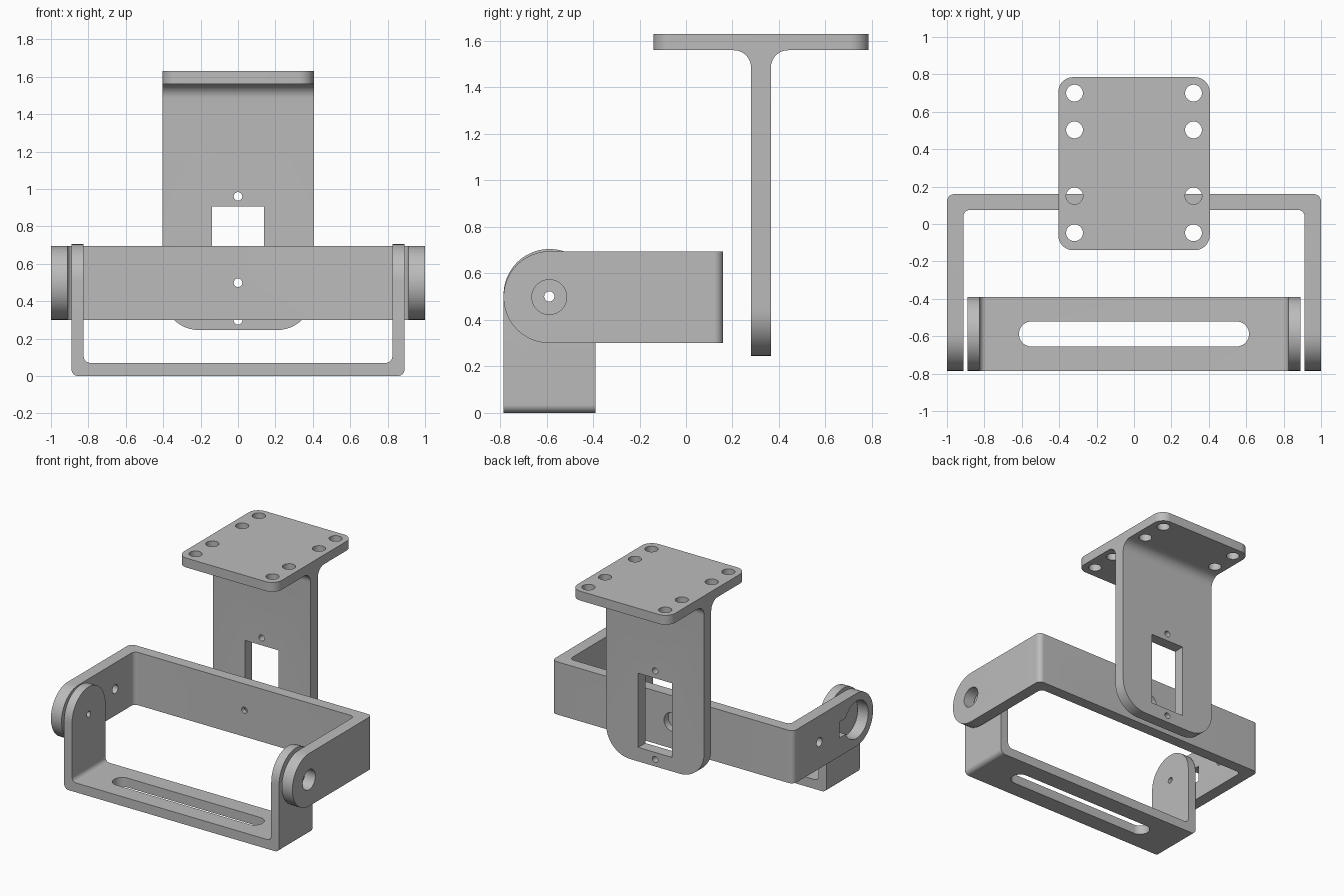
import bpy, bmesh, math
from mathutils import Vector

if "Cube" in bpy.data.objects:
    bpy.data.objects.remove(bpy.data.objects["Cube"])

grey = bpy.data.materials.new("light_grey")
grey.diffuse_color = (0.5, 0.5, 0.5, 1)
grey.use_nodes = True
grey.node_tree.nodes["Principled BSDF"].inputs["Base Color"].default_value = grey.diffuse_color


def rounded(corners, seg=12):
    """Outline from (a, b, radius) corners, each replaced by a tangent arc."""
    out = []
    n = len(corners)
    for i, (a, b, r) in enumerate(corners):
        p = Vector((a, b))
        if r == 0:
            out.append(p)
            continue
        u = (Vector(corners[i - 1][:2]) - p).normalized()
        v = (Vector(corners[(i + 1) % n][:2]) - p).normalized()
        c = p + (u + v) * r          # all corners are right angles
        for k in range(seg + 1):
            t = math.pi / 2 * k / seg
            out.append(c - v * r * math.cos(t) - u * r * math.sin(t))
    return [p for i, p in enumerate(out) if (p - out[i - 1]).length > 1e-5]


def rect(a0, a1, b0, b1, r=0.0, r_top=None):
    t = r if r_top is None else r_top
    return rounded([(a0, b0, r), (a1, b0, r), (a1, b1, t), (a0, b1, t)])


def circle(a, b, r, n=32):
    return [Vector((a + r * math.cos(2 * math.pi * k / n),
                    b + r * math.sin(2 * math.pi * k / n))) for k in range(n)]


def prism(name, outline, axis, lo, hi):
    """Extrude an outline along an axis from lo to hi."""
    place = {"x": lambda p, h: (h, p.x, p.y),
             "y": lambda p, h: (p.x, h, p.y),
             "z": lambda p, h: (p.x, p.y, h)}[axis]
    bm = bmesh.new()
    base = bm.faces.new([bm.verts.new(place(p, lo)) for p in outline])
    ext = bmesh.ops.extrude_face_region(bm, geom=[base])
    verts = [v for v in ext["geom"] if isinstance(v, bmesh.types.BMVert)]
    step = Vector([hi - lo if c == axis else 0 for c in "xyz"])
    bmesh.ops.translate(bm, verts=verts, vec=step)
    bmesh.ops.recalc_face_normals(bm, faces=bm.faces)
    me = bpy.data.meshes.new(name)
    bm.to_mesh(me)
    bm.free()
    me.materials.append(grey)
    ob = bpy.data.objects.new(name, me)
    bpy.context.collection.objects.link(ob)
    return ob


def boolean(ob, outline, axis, lo, hi, op="DIFFERENCE"):
    cutter = prism("cutter", outline, axis, lo, hi)
    mod = ob.modifiers.new("cut", "BOOLEAN")
    mod.operation, mod.solver, mod.object = op, "EXACT", cutter
    bpy.context.view_layer.objects.active = ob
    bpy.ops.object.modifier_apply(modifier=mod.name)
    bpy.data.objects.remove(cutter)


def finish(ob):
    bpy.ops.object.select_all(action="DESELECT")
    ob.select_set(True)
    bpy.context.view_layer.objects.active = ob
    bpy.ops.object.shade_smooth_by_angle(angle=math.radians(30))


PY, PZ = -0.588, 0.498   # pivot axis

# Ceiling mount: T section with rounded plate and web corners
mount = prism("ceiling_mount", rounded([
    (0.28, 0.245, 0), (0.365, 0.245, 0), (0.365, 1.56, 0.075), (0.785, 1.56, 0),
    (0.785, 1.63, 0), (-0.14, 1.63, 0), (-0.14, 1.56, 0), (0.28, 1.56, 0.075)]),
    "x", -0.405, 0.405)
boolean(mount, rect(-0.405, 0.405, -0.14, 0.785, 0.08), "z", 0, 2, "INTERSECT")
boolean(mount, rect(-0.405, 0.405, 0.245, 1.7, 0.2, 0), "y", -1, 1, "INTERSECT")
for x in (-0.318, 0.318):
    for y in (-0.047, 0.15, 0.503, 0.70):
        boolean(mount, circle(x, y, 0.045), "z", 1.5, 1.7)
boolean(mount, rect(-0.14, 0.14, 0.35, 0.905), "y", 0.2, 0.5)
for z in (0.297, 0.96):
    boolean(mount, circle(0, z, 0.023), "y", 0.2, 0.5)
finish(mount)

# Pan yoke: horizontal U with round arm ends
yoke = prism("pan_yoke", rounded([
    (-1, -0.785, 0), (-0.912, -0.785, 0), (-0.912, 0.075, 0.035), (0.912, 0.075, 0.035),
    (0.912, -0.785, 0), (1, -0.785, 0), (1, 0.16, 0.04), (-1, 0.16, 0.04)]),
    "z", 0.3, 0.695)
boolean(yoke, rounded([(-0.785, 0.3, 0.1975), (0.5, 0.3, 0), (0.5, 0.695, 0),
                       (-0.785, 0.695, 0.1975)]), "x", -1.5, 1.5, "INTERSECT")
boolean(yoke, circle(0, PZ, 0.023), "y", 0, 0.3)
boolean(yoke, circle(0, PZ, 0.07), "y", 0.11, 0.3)
boolean(yoke, circle(PY, PZ, 0.075), "x", 0.9, 1.1)
# motor opening and its screw hole in the left arm
boolean(yoke, circle(PY, PZ, 0.14), "x", -1.1, -0.9)
boolean(yoke, rect(PY, -0.385, PZ - 0.06, PZ + 0.06), "x", -1.1, -0.9)
boolean(yoke, circle(-0.15, PZ, 0.033), "x", -1.1, -0.9)
finish(yoke)

# Tilt bracket: upright U with round arm tops and a slotted base
bracket = prism("tilt_bracket", rounded([
    (-0.89, 0, 0.035), (0.89, 0, 0.035), (0.89, 0.705, 0), (0.825, 0.705, 0),
    (0.825, 0.07, 0.035), (-0.825, 0.07, 0.035), (-0.825, 0.705, 0), (-0.89, 0.705, 0)]),
    "y", -0.785, -0.39)
boolean(bracket, rect(-0.785, -0.39, -0.2, 0.705, 0, 0.1975), "x", -1.5, 1.5, "INTERSECT")
boolean(bracket, rect(-0.615, 0.615, PY - 0.067, PY + 0.067, 0.067), "z", -0.1, 0.2)
boolean(bracket, circle(PY, PZ + 0.003, 0.022), "x", -1, 1)
finish(bracket)
